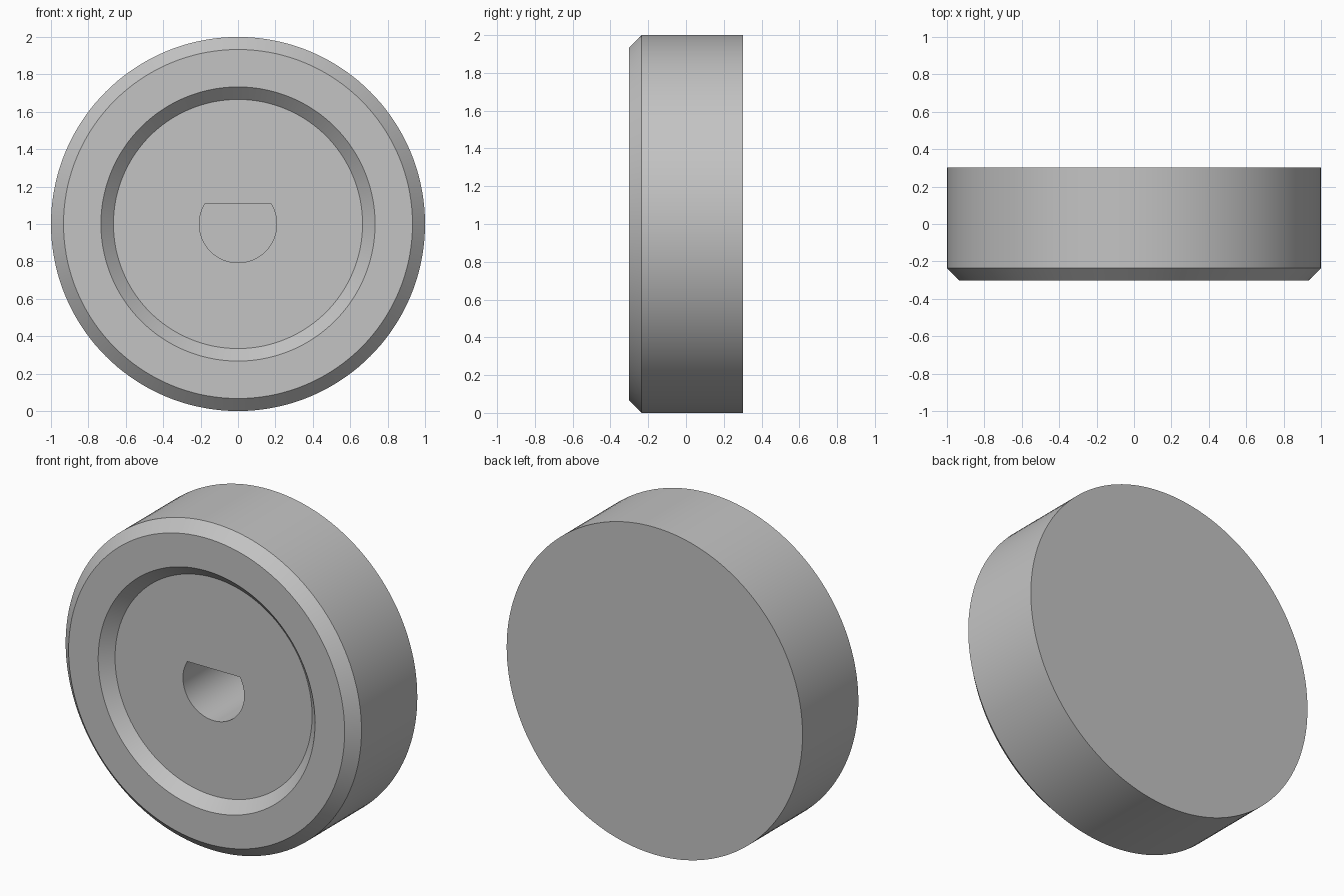
import bpy
import bmesh
from math import sin, cos, asin, pi, radians

cube = bpy.data.objects.get("Cube")
if cube:
    bpy.data.objects.remove(cube, do_unlink=True)

SEGMENTS = 144
HALF = 0.303       # half the thickness
BEVEL = 0.067      # width and depth of both chamfers
CENTRE_Z = 1.0

grey = bpy.data.materials.new("plain grey")
grey.use_nodes = True
colour = (0.55, 0.55, 0.55, 1)
grey.diffuse_color = colour
grey.node_tree.nodes["Principled BSDF"].inputs["Base Color"].default_value = colour


def loft(name, rings):
    """Skin a list of equal-length point rings and cap both ends."""
    bm = bmesh.new()
    loops = [[bm.verts.new(p) for p in ring] for ring in rings]
    n = len(loops[0])
    for a, b in zip(loops, loops[1:]):
        for i in range(n):
            j = (i + 1) % n
            bm.faces.new((a[i], a[j], b[j], b[i]))
    bm.faces.new(loops[0])
    bm.faces.new(loops[-1])
    bmesh.ops.recalc_face_normals(bm, faces=bm.faces)
    mesh = bpy.data.meshes.new(name)
    bm.to_mesh(mesh)
    bm.free()
    mesh.materials.append(grey)
    obj = bpy.data.objects.new(name, mesh)
    bpy.context.collection.objects.link(obj)
    return obj


def circle(radius, y):
    angles = [2 * pi * i / SEGMENTS for i in range(SEGMENTS)]
    return [(radius * cos(a), y, CENTRE_Z + radius * sin(a)) for a in angles]


def d_shape(radius, flat, y, steps=72):
    """Circle cut off by a flat on its upper side."""
    start = pi - asin(flat / radius)
    sweep = pi + 2 * asin(flat / radius)
    angles = [start + sweep * i / steps for i in range(steps + 1)]
    return [(radius * cos(a), y, CENTRE_Z + radius * sin(a)) for a in angles]


# Disc body: outer chamfer, flat rim, chamfered shallow recess
profile = [(1, HALF), (1, BEVEL - HALF), (1 - BEVEL, -HALF),
           (0.733, -HALF), (0.733 - BEVEL, BEVEL - HALF)]
body = loft("knob_body", [circle(r, y) for r, y in profile])

# Blind D-shaped shaft socket
cutter = loft("socket_cutter",
              [d_shape(0.207, 0.107, y) for y in (-0.5, HALF - BEVEL)])
cutter.hide_render = True
cut = body.modifiers.new("shaft_socket", 'BOOLEAN')
cut.operation = 'DIFFERENCE'
cut.solver = 'EXACT'
cut.object = cutter

bpy.ops.object.select_all(action='DESELECT')
body.select_set(True)
bpy.context.view_layer.objects.active = body
bpy.ops.object.modifier_apply(modifier=cut.name)
bpy.data.objects.remove(cutter, do_unlink=True)
bpy.ops.object.shade_smooth_by_angle(angle=radians(30))
